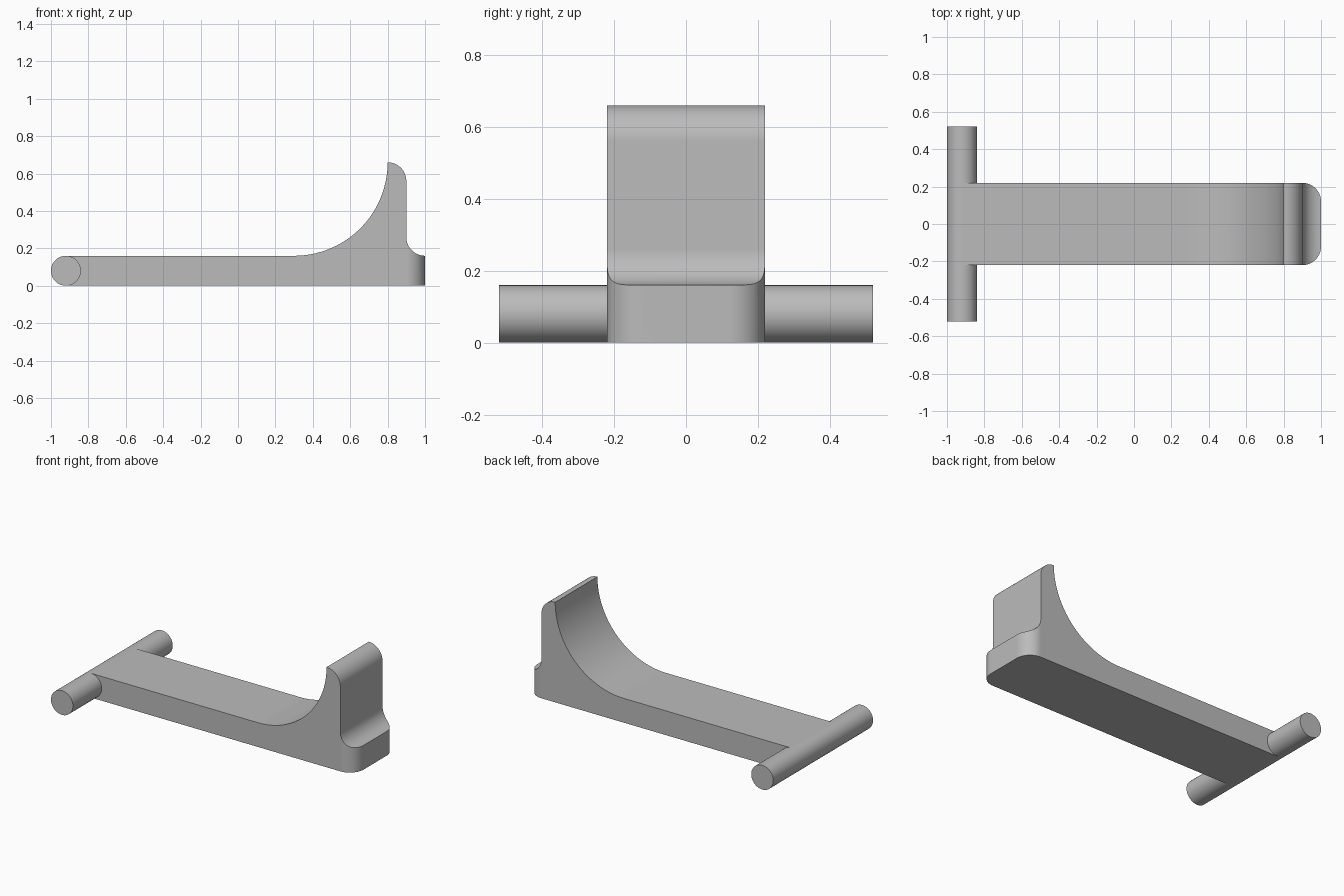
import bpy
import bmesh
from math import cos, sin, radians
from mathutils import Vector

cube = bpy.data.objects.get("Cube")
if cube:
    bpy.data.objects.remove(cube, do_unlink=True)

grey = bpy.data.materials.new("matte grey")
grey.use_nodes = True
colour = (0.5, 0.5, 0.5, 1)
grey.diffuse_color = colour
grey.node_tree.nodes["Principled BSDF"].inputs["Base Color"].default_value = colour


def arc(cx, cy, r, start, end, steps):
    """Points along a circular arc, angles in degrees."""
    angles = [radians(start + (end - start) * i / steps) for i in range(steps + 1)]
    return [(cx + r * cos(a), cy + r * sin(a)) for a in angles]


def prism(name, points, depth):
    """Extrude a closed outline of 3D points along depth."""
    bm = bmesh.new()
    face = bm.faces.new([bm.verts.new(p) for p in points])
    new = bmesh.ops.extrude_face_region(bm, geom=[face])["geom"]
    bmesh.ops.translate(bm, vec=Vector(depth),
                        verts=[v for v in new if isinstance(v, bmesh.types.BMVert)])
    bmesh.ops.recalc_face_normals(bm, faces=bm.faces)
    mesh = bpy.data.meshes.new(name)
    bm.to_mesh(mesh)
    bm.free()
    mesh.materials.append(grey)
    obj = bpy.data.objects.new(name, mesh)
    bpy.context.collection.objects.link(obj)
    return obj


def smooth(obj):
    bpy.ops.object.select_all(action='DESELECT')
    obj.select_set(True)
    bpy.context.view_layer.objects.active = obj
    bpy.ops.object.shade_smooth_by_angle(angle=radians(30))
    normals = obj.modifiers.new("even_normals", 'WEIGHTED_NORMAL')
    normals.keep_sharp = True


# Side profile: flat arm, curved cradle, rounded tip, filleted toe
profile = [(-0.92, 0), (1, 0)]
profile += arc(1, 0.26, 0.1, 270, 180, 16)
profile += arc(0.8, 0.56, 0.1, 0, 90, 16)
profile += arc(0.3, 0.66, 0.5, 0, -90, 40)
profile.append((-0.92, 0.16))
arm = prism("cradle_arm", [(x, -0.3, z) for x, z in profile], (0, 0.6, 0))

# Plan outline trims the arm to width and rounds the toe corners
plan = [(-1.2, -0.22)]
plan += arc(0.9, -0.12, 0.1, -90, 0, 16)
plan += arc(0.9, 0.12, 0.1, 0, 90, 16)
plan.append((-1.2, 0.22))
cutter = prism("plan_cutter", [(x, y, -0.2) for x, y in plan], (0, 0, 1.2))
cutter.hide_render = True

trim = arm.modifiers.new("trim", 'BOOLEAN')
trim.operation = 'INTERSECT'
trim.solver = 'EXACT'
trim.object = cutter
bpy.context.view_layer.objects.active = arm
bpy.ops.object.modifier_apply(modifier=trim.name)
bpy.data.objects.remove(cutter, do_unlink=True)
smooth(arm)

# Round pivot bar across the far end
ring = arc(-0.92, 0.08, 0.08, 0, 360, 64)[:-1]
pivot = prism("pivot_bar", [(x, -0.52, z) for x, z in ring], (0, 1.04, 0))
smooth(pivot)
